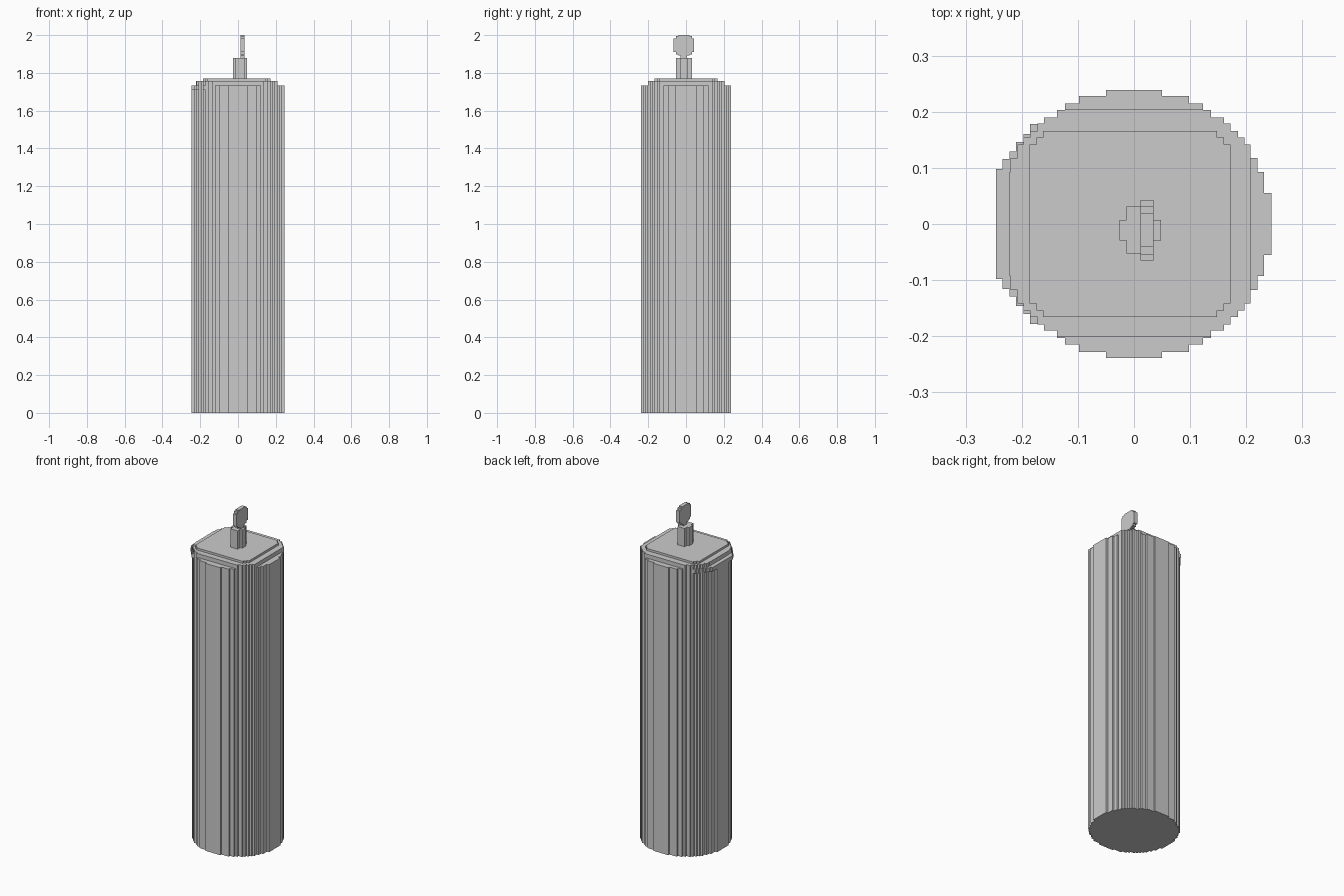
import bpy, bmesh

if "Cube" in bpy.data.objects:
    bpy.data.objects.remove(bpy.data.objects["Cube"])


def outline(corners, lo=(-9, -9), hi=(9, 9), centre=(0, 0)):
    """Closed staircase outline mirrored from one quadrant, clipped to a box."""
    quad = []
    for i, (x, y) in enumerate(corners):
        if i:
            quad.append((corners[i - 1][0], y))
        quad.append((x, y))
    loop = quad + [(x, -y) for x, y in reversed(quad)]
    loop += [(-x, -y) for x, y in quad] + [(-x, y) for x, y in reversed(quad)]
    pts = []
    for x, y in loop:
        x, y = x + centre[0], y + centre[1]
        p = (min(max(x, lo[0]), hi[0]), min(max(y, lo[1]), hi[1]))
        if not pts or p != pts[-1]:
            pts.append(p)
    if pts[0] == pts[-1]:
        pts.pop()
    return pts


def prism(name, pts, a, b, axis='Z'):
    """Extrude an outline from a to b along Z, or along X for a (y, z) outline."""
    bm = bmesh.new()
    put = (lambda p: (p[0], p[1], a)) if axis == 'Z' else (lambda p: (a, p[0], p[1]))
    face = bm.faces.new([bm.verts.new(put(p)) for p in pts])
    ext = bmesh.ops.extrude_face_region(bm, geom=[face])
    verts = [v for v in ext['geom'] if isinstance(v, bmesh.types.BMVert)]
    bmesh.ops.translate(bm, verts=verts, vec=(0, 0, b - a) if axis == 'Z' else (b - a, 0, 0))
    bmesh.ops.dissolve_limit(bm, angle_limit=0.01, verts=bm.verts[:], edges=bm.edges[:])
    bmesh.ops.recalc_face_normals(bm, faces=bm.faces[:])
    mesh = bpy.data.meshes.new(name)
    bm.to_mesh(mesh)
    bm.free()
    ob = bpy.data.objects.new(name, mesh)
    bpy.context.collection.objects.link(ob)
    return ob


# Stepped round section of the tall body
ROUND = [(.05, .239), (.098, .228), (.123, .215), (.137, .203), (.16, .19),
         (.172, .179), (.185, .166), (.197, .154), (.208, .142), (.22, .118),
         (.232, .093), (.245, .055)]
prism("body", outline(ROUND), 0, 1.733)

# Thin lip overhanging the left side at the top of the body
LIP = [(.16, .19), (.185, .178), (.197, .16), (.21, .146), (.222, .129),
       (.234, .116), (.246, .098)]
prism("left_lip", outline(LIP, hi=(-.16, 9)), 1.709, 1.733)

# Two-step squared lid
prism("lid_lower", outline(ROUND, (-.222, -.201), (.208, .204)), 1.733, 1.757)
LID = [(.155, .166), (.167, .154), (.179, .142)]
prism("lid_upper", outline(LID, centre=(-.007, 0)), 1.757, 1.77)

# Stem and its upright disc
STEM = [(.024, .042), (.037, .018)]
prism("stem", outline(STEM, centre=(.011, -.011)), 1.77, 1.88)
DISC = [(.03, .054), (.043, .048), (.054, .036)]
prism("disc", outline(DISC, centre=(-.011, 1.946)), .012, .035, 'X')
prism("disc_neck", [(-.028, 1.88), (.006, 1.88), (.006, 1.893), (-.028, 1.893)], .012, .035, 'X')
